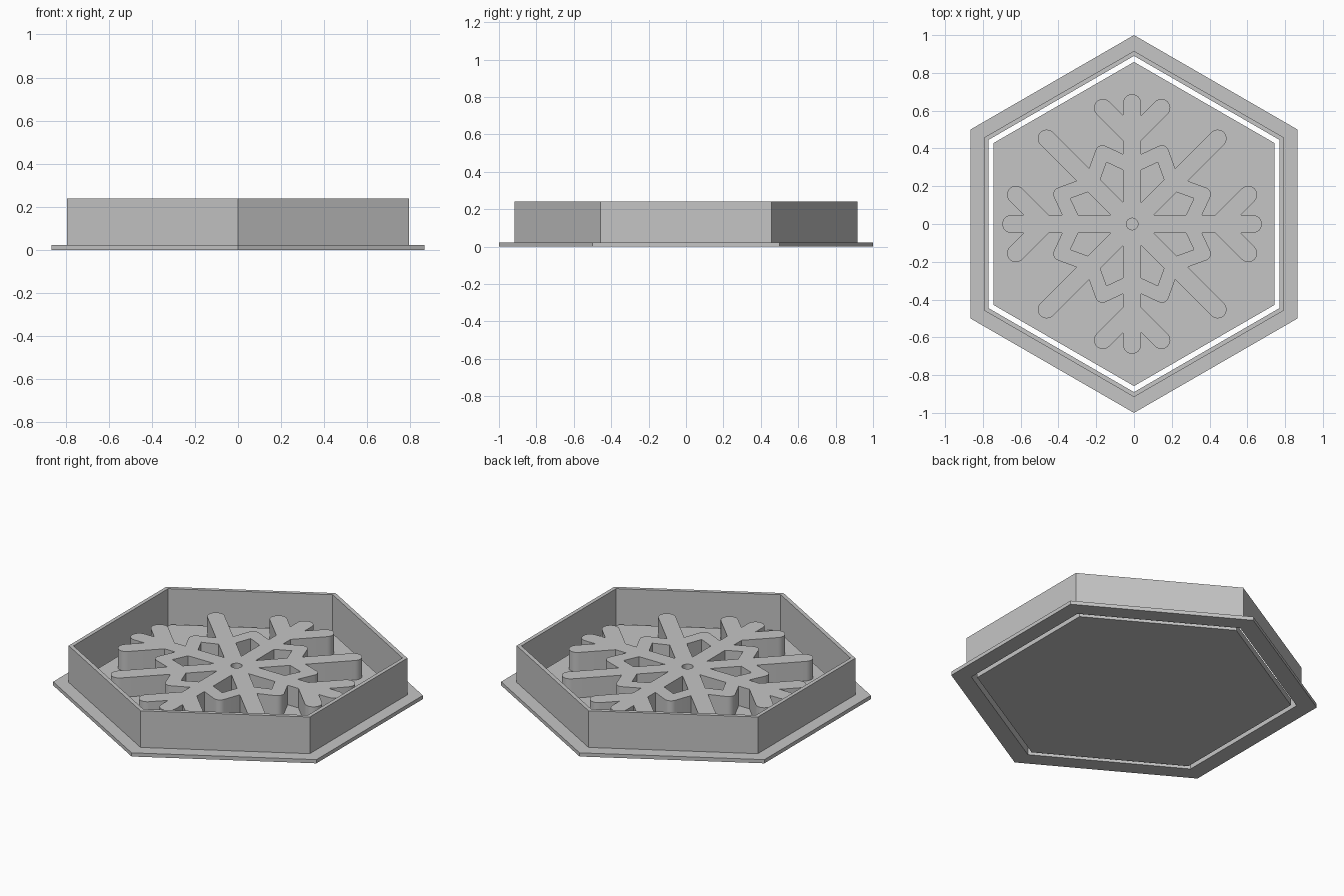
import bpy, bmesh
from math import sin, cos, pi, radians, tan

if "Cube" in bpy.data.objects:
    bpy.data.objects.remove(bpy.data.objects["Cube"], do_unlink=True)

# One plain grey for everything
GREY = (0.56, 0.56, 0.56, 1)
mat = bpy.data.materials.new("plain grey")
mat.use_nodes = True
mat.diffuse_color = GREY
mat.node_tree.nodes["Principled BSDF"].inputs["Base Color"].default_value = GREY


def polar(r, deg):
    return (r * cos(radians(deg)), r * sin(radians(deg)))


def arc(center, r, start, end, steps=8):
    pts = []
    for i in range(steps + 1):
        x, y = polar(r, start + (end - start) * i / steps)
        pts.append((center[0] + x, center[1] + y))
    return pts


def rotate(pts, deg):
    c, s = cos(radians(deg)), sin(radians(deg))
    return [(x * c - y * s, x * s + y * c) for x, y in pts]


def hexagon(r):
    return [polar(r, 30 + 60 * i) for i in range(6)]


def slab(name, loops, z0, z1, x=0):
    """Extrude flat outlines; inner loops become holes."""
    curve = bpy.data.curves.new(name, "CURVE")
    curve.dimensions = "2D"
    curve.fill_mode = "BOTH"
    curve.extrude = (z1 - z0) / 2
    for loop in loops:
        spline = curve.splines.new("POLY")
        spline.points.add(len(loop) - 1)
        for point, (px, py) in zip(spline.points, loop):
            point.co = (px, py, 0, 1)
        spline.use_cyclic_u = True
    ob = bpy.data.objects.new(name, curve)
    ob.location = (x, 0, (z0 + z1) / 2)
    bpy.context.collection.objects.link(ob)
    bpy.ops.object.select_all(action="DESELECT")
    ob.select_set(True)
    bpy.context.view_layer.objects.active = ob
    bpy.ops.object.convert(target="MESH")
    ob = bpy.context.object
    bm = bmesh.new()
    bm.from_mesh(ob.data)
    bmesh.ops.remove_doubles(bm, verts=bm.verts, dist=0.0005)
    bmesh.ops.recalc_face_normals(bm, faces=bm.faces)
    bm.to_mesh(ob.data)
    bm.free()
    ob.data.materials.clear()
    ob.data.materials.append(mat)
    bpy.ops.object.shade_smooth_by_angle(angle=radians(30))
    return ob


# Cutter frame: L-shaped section carried round six corners
INNER, WALL, RIM = 0.89, 0.916, 1.0
FLANGE_Z, WALL_Z, PLATE_Z, FLAKE_Z = 0.022, 0.24, 0.04, 0.156
section = [(INNER, 0), (RIM, 0), (RIM, FLANGE_Z), (WALL, FLANGE_Z),
           (WALL, WALL_Z), (INNER, WALL_Z)]
bm = bmesh.new()
rings = [[bm.verts.new((x, y, z)) for x, y in hexagon(r)] for r, z in section]
for a, b in zip(rings, rings[1:] + rings[:1]):
    for i in range(6):
        j = (i + 1) % 6
        bm.faces.new((a[i], a[j], b[j], b[i]))
bmesh.ops.recalc_face_normals(bm, faces=bm.faces)
mesh = bpy.data.meshes.new("cutter_frame")
bm.to_mesh(mesh)
bm.free()
mesh.materials.append(mat)
bpy.context.collection.objects.link(bpy.data.objects.new("cutter_frame", mesh))

# Loose hexagonal stamp plate inside the frame
slab("stamp_plate", [hexagon(0.858)], 0, PLATE_Z)

# Snowflake: eight arms, the four straight ones forked at the tip
W = 0.047            # arm half width
TIP = 0.64           # centre of the rounded tip
FORK = 0.46          # where the fork leaves the arm
LINK, LINK_W = 0.41, 0.038   # ring joint radius and half width
TILT = 25            # slope of the ring links
AXIS = 67.5          # line halfway between two arms
joint = polar(LINK, AXIS)


def link_height(offset):
    """Height where a link edge meets the side of the arm."""
    return joint[1] + offset / cos(radians(TILT)) - (joint[0] - W) * tan(radians(TILT))


def arm(forked):
    half = arc((0, TIP), W, 90, 0)
    if forked:
        diag = W * 2 ** 0.5
        half.append((W, FORK + W + diag))
        half += arc((0.155, FORK + 0.155), W, 135, -45, 12)
        half.append((W, FORK + W - diag))
    half.append((W, link_height(LINK_W)))
    half += arc(joint, LINK_W, 90 + TILT, AXIS, 4)
    left = [(-x, y) for x, y in reversed(half[1:])]
    return left + half[:-1]


outline = []
for k in range(8):
    outline += rotate(arm(k % 2 == 0), -45 * k)

# Kite windows between neighbouring arms
inner_r = W / sin(radians(90 - AXIS))
side = (W, link_height(-LINK_W))
top_y = joint[1] - LINK_W / cos(radians(TILT))
run = (top_y - joint[0] * tan(radians(TILT))) / (tan(radians(AXIS)) - tan(radians(TILT)))
top = (run, run * tan(radians(AXIS)))
mirror = (side[0] * cos(3 * pi / 4) + side[1] * sin(3 * pi / 4),
          side[0] * sin(3 * pi / 4) - side[1] * cos(3 * pi / 4))
kite = [polar(inner_r, AXIS), side, top, mirror]
windows = [rotate(kite, 45 * k) for k in range(8)]
center_hole = arc((0, 0), 0.031, 0, 345, 23)

slab("snowflake_relief", [outline, center_hole] + windows, PLATE_Z, FLAKE_Z, x=-0.01)
